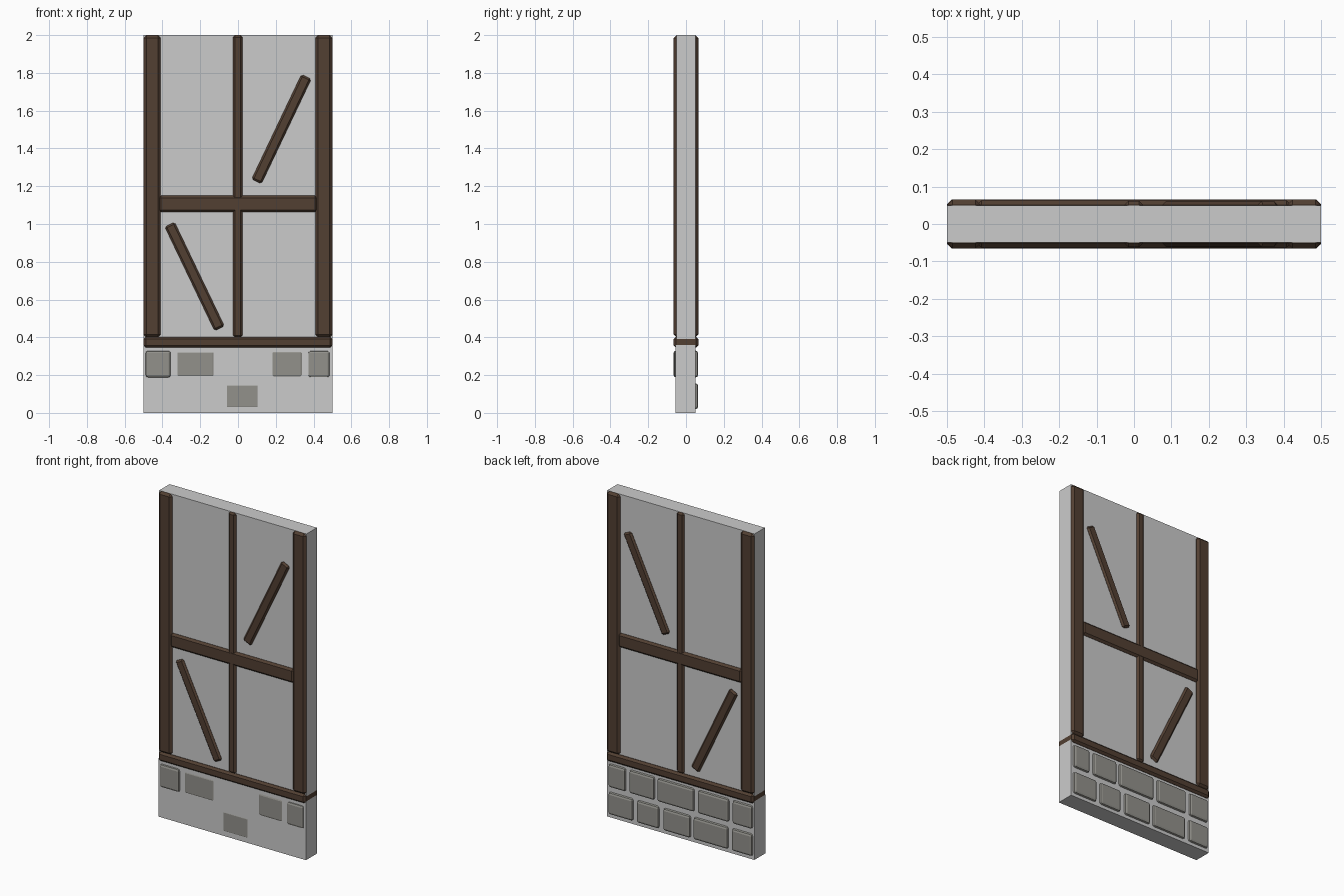
import bpy, math

if "Cube" in bpy.data.objects:
    bpy.data.objects.remove(bpy.data.objects["Cube"])


def material(name, rgb):
    m = bpy.data.materials.new(name)
    m.diffuse_color = (*rgb, 1)
    m.use_nodes = True
    m.node_tree.nodes["Principled BSDF"].inputs["Base Color"].default_value = m.diffuse_color
    return m


wood = material("dark_wood", (0.085, 0.05, 0.032))
stone = material("pale_stone", (0.29, 0.285, 0.26))


def block(name, x, y, z, mat=None, bevel=0, tilt=0, segments=1):
    """Box from (min, max) ranges, optionally chamfered and tilted about y."""
    center = [(a + b) / 2 for a, b in (x, y, z)]
    bpy.ops.mesh.primitive_cube_add(size=1, location=center)
    ob = bpy.context.object
    ob.name = name
    ob.scale = [b - a for a, b in (x, y, z)]
    bpy.ops.object.transform_apply(location=False, rotation=False, scale=True)
    ob.rotation_euler.y = tilt
    if mat:
        ob.data.materials.append(mat)
    if bevel:
        mod = ob.modifiers.new("chamfer", "BEVEL")
        mod.width = bevel
        mod.segments = segments
    return ob


def brace(name, top, bottom, width=0.058):
    """Diagonal timber running through the wall between two (x, z) points."""
    dx, dz = top[0] - bottom[0], top[1] - bottom[1]
    length = math.hypot(dx, dz)
    cx, cz = (top[0] + bottom[0]) / 2, (top[1] + bottom[1]) / 2
    block(name, (cx - width / 2, cx + width / 2), (-0.061, 0.061),
          (cz - length / 2, cz + length / 2), wood, 0.01, math.atan2(dx, dz))


# Plaster panel and mortar base
block("plaster_panel", (-0.5, 0.5), (-0.05, 0.05), (0.39, 2.0))
block("mortar_base", (-0.5, 0.5), (-0.055, 0.051), (0, 0.36))

# Timber frame, running right through the wall
D = (-0.065, 0.065)
block("left_post", (-0.4995, -0.41), D, (0.4, 1.9995), wood, 0.014)
block("right_post", (0.41, 0.4995), D, (0.4, 1.9995), wood, 0.014)
block("middle_post", (-0.026, 0.024), (-0.062, 0.062), (0.4, 1.9995), wood, 0.011)
block("cross_rail", (-0.42, 0.42), (-0.063, 0.063), (1.063, 1.15), wood, 0.012)
block("sill_beam", (-0.5, 0.5), D, (0.345, 0.402), wood, 0.012)
brace("upper_brace", (0.362, 1.78), (0.098, 1.225))
brace("lower_brace", (-0.362, 0.998), (-0.098, 0.447))

# Stone courses: (x range, front face y); front faces at -0.05 stay buried
rows = {
    (0.187, 0.33): [(-0.49, -0.355, -0.066), (-0.33, -0.12, -0.057),
                    (-0.095, 0.155, -0.05), (0.175, 0.345, -0.058),
                    (0.37, 0.487, -0.063)],
    (0.02, 0.157): [(-0.49, -0.35, -0.05), (-0.325, -0.09, -0.05),
                    (-0.07, 0.115, -0.056), (0.145, 0.295, -0.05),
                    (0.32, 0.487, -0.05)],
}
for r, (z, stones) in enumerate(rows.items()):
    for i, (x0, x1, front) in enumerate(stones):
        block(f"stone_{r}_{i}", (x0, x1), (front, 0.064), z, stone, 0.014, segments=2)
